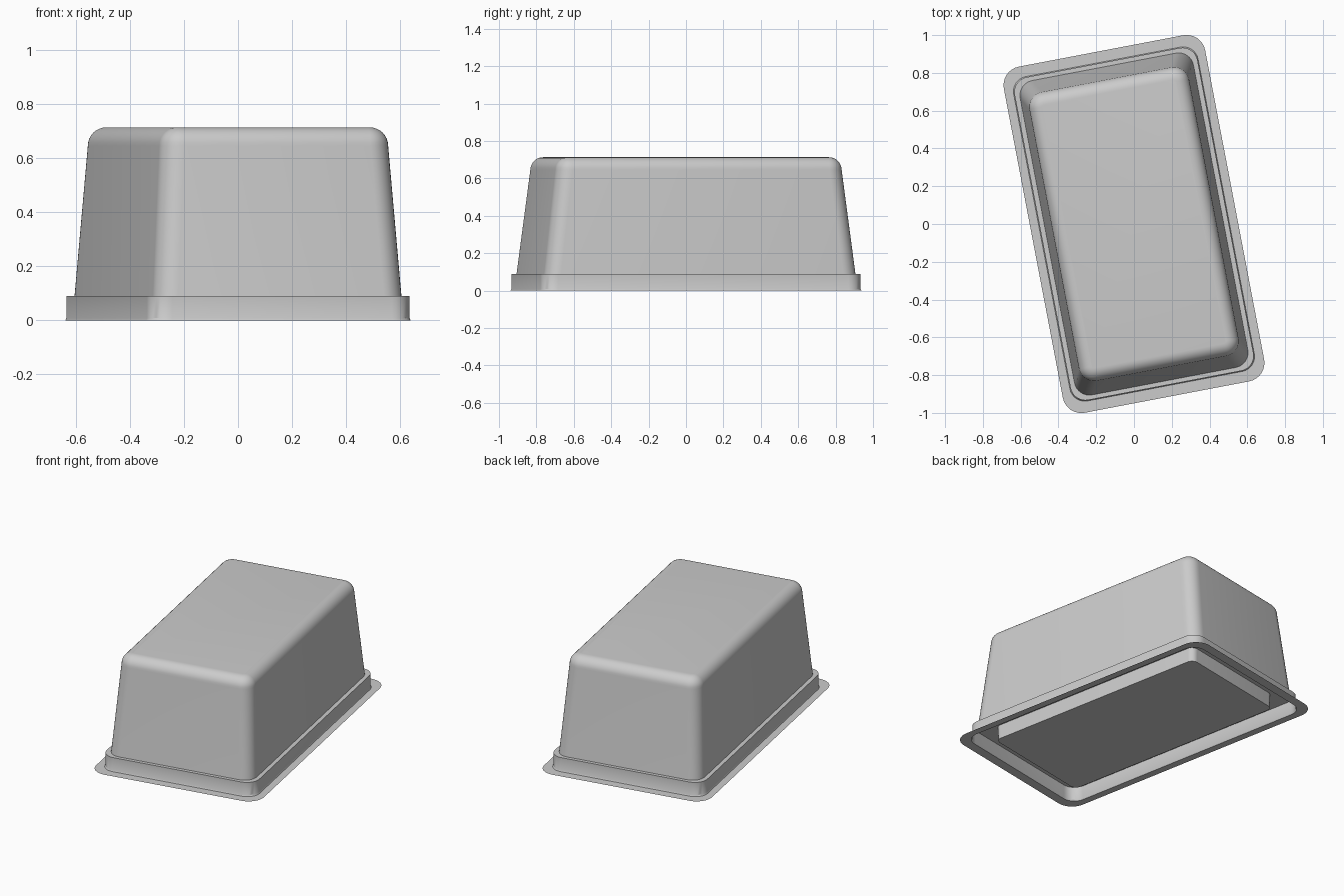
import bpy, bmesh, math
from mathutils import Matrix

if "Cube" in bpy.data.objects:
    bpy.data.objects.remove(bpy.data.objects["Cube"])

TURN = Matrix.Rotation(math.radians(10.8), 4, 'Z')


def rounded_ring(bm, hw, hl, r, z, steps=8):
    """Rounded rectangle given by half width, half length, corner radius and height."""
    verts = []
    for k, (sx, sy) in enumerate([(1, 1), (-1, 1), (-1, -1), (1, -1)]):
        for i in range(steps + 1):
            a = math.pi / 2 * (k + i / steps)
            verts.append(bm.verts.new((sx * (hw - r) + r * math.cos(a),
                                       sy * (hl - r) + r * math.sin(a), z)))
    return verts


def lofted(name, profile):
    """Skin a stack of rounded rectangles and cap the last one."""
    bm = bmesh.new()
    rings = [rounded_ring(bm, *p) for p in profile]
    n = len(rings[0])
    for a, b in zip(rings, rings[1:]):
        for i in range(n):
            j = (i + 1) % n
            bm.faces.new((a[i], a[j], b[j], b[i]))
    bm.faces.new(rings[-1])
    bm.transform(TURN)
    mesh = bpy.data.meshes.new(name)
    bm.to_mesh(mesh)
    bm.free()
    obj = bpy.data.objects.new(name, mesh)
    bpy.context.collection.objects.link(obj)
    bpy.ops.object.select_all(action='DESELECT')
    obj.select_set(True)
    bpy.context.view_layer.objects.active = obj
    bpy.ops.object.shade_smooth_by_angle(angle=math.radians(35))
    return obj


# Tub shell: thin flange, upright rim, ledge, tapered walls
shell = [
    (0.5425, 0.9326, 0.10, 0.0),
    (0.497, 0.874, 0.08, 0.0),
    (0.493, 0.870, 0.08, 0.008),
    (0.493, 0.870, 0.08, 0.09),
    (0.467, 0.847, 0.08, 0.09),
]
# Rounded edge rolling over into the flat top
F = 0.068
for i in range(9):
    a = math.pi / 2 * i / 8
    inset = F * (1 - math.cos(a))
    shell.append((0.430 - inset, 0.779 - inset, 0.08 - inset, 0.645 + F * math.sin(a)))
lofted("tub_shell", shell)

# Raised underside block inside the rim
lofted("underside_block", [
    (0.467, 0.847, 0.08, 0.09),
    (0.372, 0.752, 0.04, 0.09),
    (0.370, 0.750, 0.04, 0.0),
])
